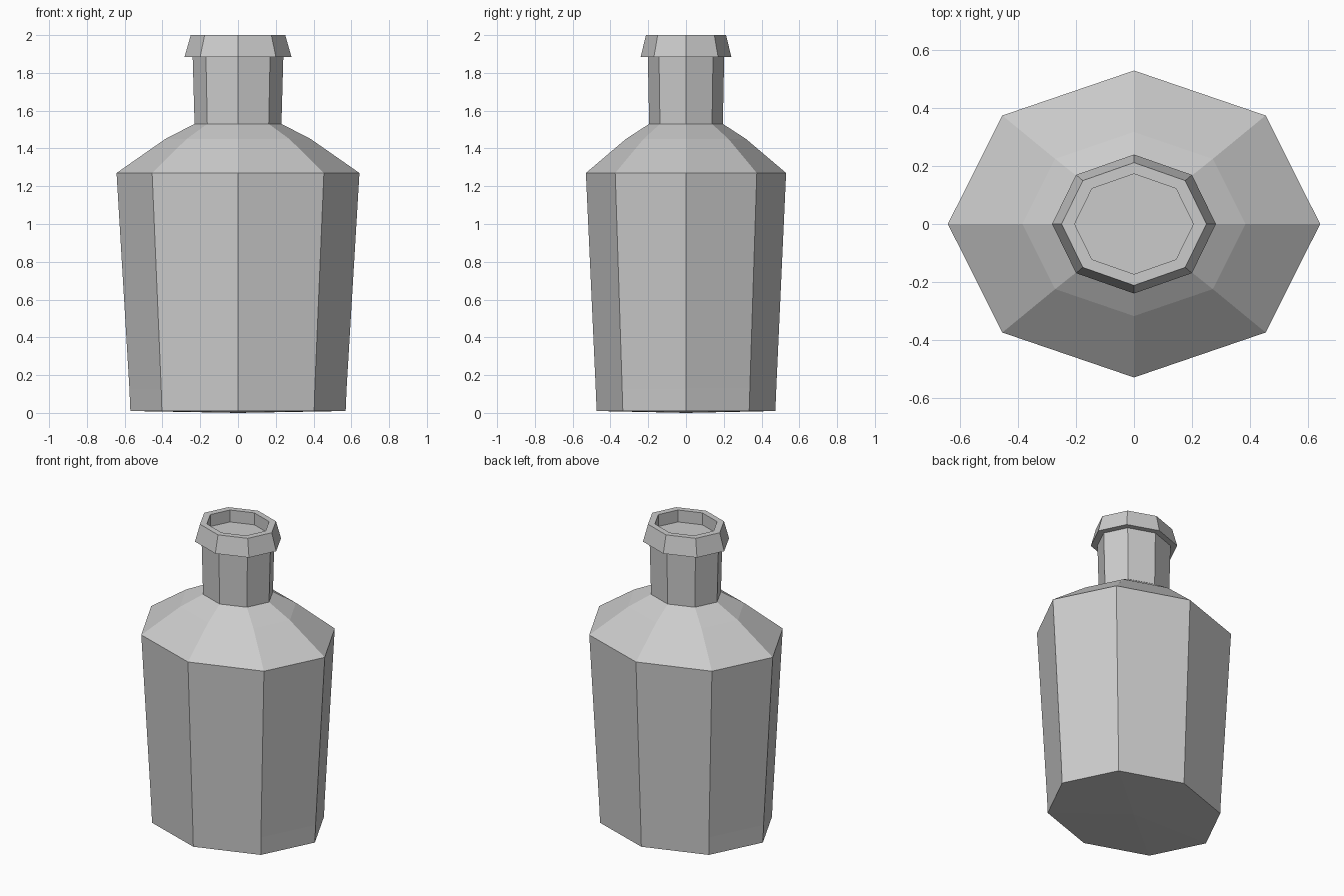
import bpy, bmesh
from math import cos, sin, pi

if "Cube" in bpy.data.objects:
    bpy.data.objects.remove(bpy.data.objects["Cube"])

SIDES = 8


def lathe(name, profile, bottom_z=None):
    """Stack oval octagon rings (rx, ry, z), bridge them and cap both ends."""
    bm = bmesh.new()
    rings = [[bm.verts.new((rx * cos(2 * pi * i / SIDES), ry * sin(2 * pi * i / SIDES), z))
              for i in range(SIDES)] for rx, ry, z in profile]
    for a, b in zip(rings, rings[1:]):
        for i in range(SIDES):
            j = (i + 1) % SIDES
            bm.faces.new((a[i], a[j], b[j], b[i]))
    bm.faces.new(rings[-1])
    if bottom_z is None:
        bm.faces.new(rings[0][::-1])
    else:
        centre = bm.verts.new((0, 0, bottom_z))
        for i in range(SIDES):
            bm.faces.new((centre, rings[0][(i + 1) % SIDES], rings[0][i]))
    bmesh.ops.recalc_face_normals(bm, faces=bm.faces)
    mesh = bpy.data.meshes.new(name)
    bm.to_mesh(mesh)
    bm.free()
    obj = bpy.data.objects.new(name, mesh)
    bpy.context.collection.objects.link(obj)
    return obj


# One continuous bottle: body, shoulder, neck, flared lip and recessed mouth
lathe("bottle", [
    (0.57, 0.473, 0.01),
    (0.575, 0.478, 0.13),
    (0.643, 0.53, 1.27),
    (0.385, 0.318, 1.45),
    (0.23, 0.195, 1.53),
    (0.24, 0.202, 1.885),
    (0.283, 0.24, 1.885),
    (0.25, 0.212, 2.0),
    (0.205, 0.173, 2.0),
    (0.205, 0.173, 1.92),
], bottom_z=0.0)
